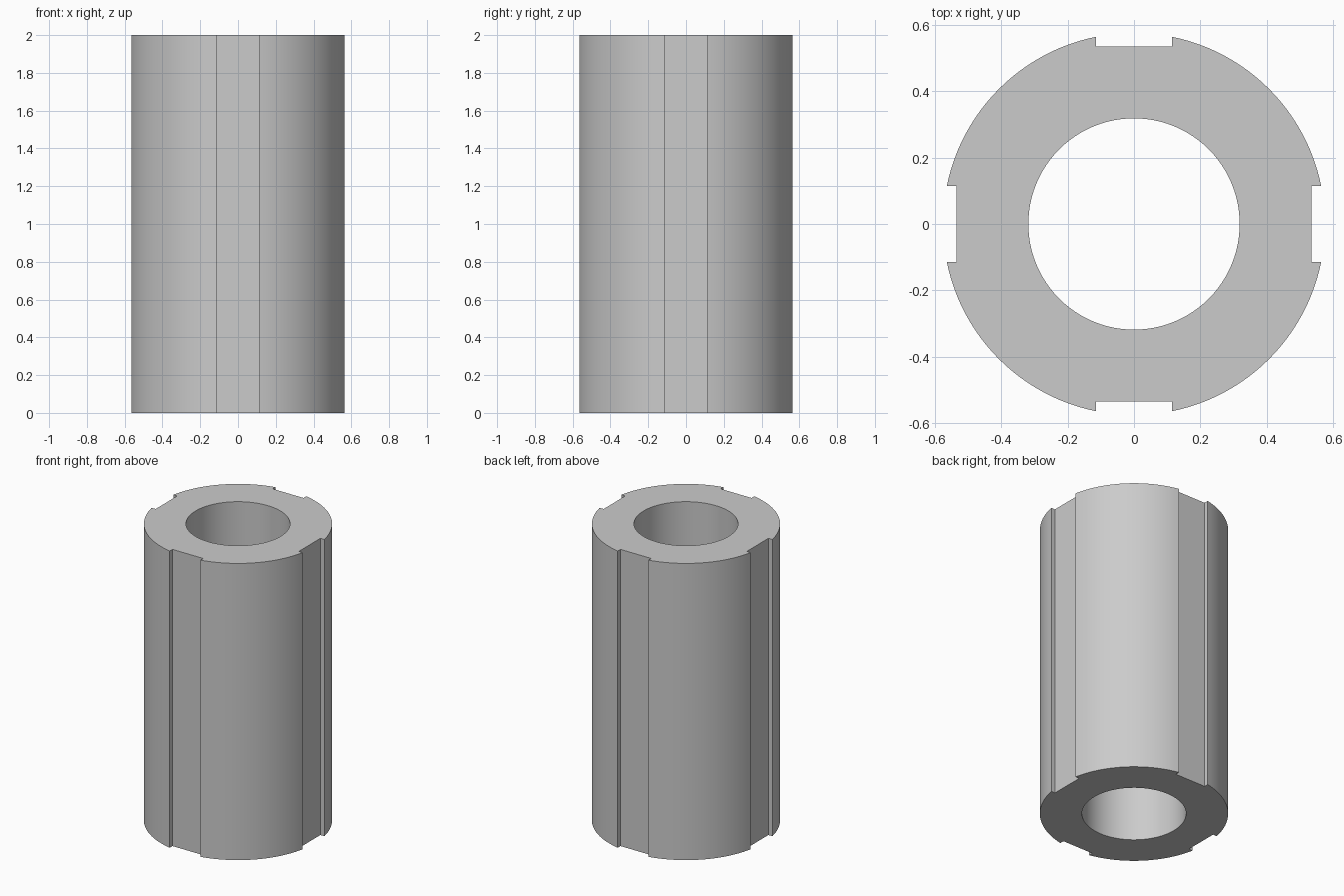
import bpy
import bmesh
from math import asin, cos, sin, pi, radians

cube = bpy.data.objects.get("Cube")
if cube:
    bpy.data.objects.remove(cube, do_unlink=True)

HEIGHT = 2.0
OUTER = 0.575        # sleeve radius
BORE = 0.318         # hole radius
FLOOR = 0.534        # distance of groove floors from the axis
HALF = 0.115         # half width of a groove
ARC_STEPS = 24       # segments per outer quarter
BORE_STEPS = 96


def outer_profile():
    """Four arcs, each joined to the next by a shallow flat-bottomed groove."""
    edge = asin(HALF / OUTER)
    points = []
    for quarter in range(4):
        turn = quarter * pi / 2
        c, s = cos(turn), sin(turn)
        # groove floor, then the arc that follows it
        local = [(FLOOR, -HALF), (FLOOR, HALF)]
        for i in range(ARC_STEPS + 1):
            a = edge + (pi / 2 - 2 * edge) * i / ARC_STEPS
            local.append((OUTER * cos(a), OUTER * sin(a)))
        points += [(x * c - y * s, x * s + y * c) for x, y in local]
    return points


def bore_profile():
    angles = [2 * pi * i / BORE_STEPS for i in range(BORE_STEPS)]
    return [(BORE * cos(a), BORE * sin(a)) for a in angles]


def add_loop(bm, points):
    verts = [bm.verts.new((x, y, 0)) for x, y in points]
    return [bm.edges.new((v, verts[i - 1])) for i, v in enumerate(verts)]


# Grooved sleeve: ring-shaped section extruded upward
bm = bmesh.new()
edges = add_loop(bm, outer_profile()) + add_loop(bm, bore_profile())
bmesh.ops.triangle_fill(bm, edges=edges, use_beauty=True)
top = bmesh.ops.extrude_face_region(bm, geom=bm.faces[:], use_keep_orig=True)
top_verts = [g for g in top["geom"] if isinstance(g, bmesh.types.BMVert)]
bmesh.ops.translate(bm, verts=top_verts, vec=(0, 0, HEIGHT))
bmesh.ops.recalc_face_normals(bm, faces=bm.faces[:])

mesh = bpy.data.meshes.new("grooved_sleeve")
bm.to_mesh(mesh)
bm.free()
sleeve = bpy.data.objects.new("grooved_sleeve", mesh)
bpy.context.collection.objects.link(sleeve)

# Plain grey finish
grey = bpy.data.materials.new("plain_grey")
grey.use_nodes = True
colour = (0.6, 0.6, 0.6, 1)
grey.diffuse_color = colour
grey.node_tree.nodes["Principled BSDF"].inputs["Base Color"].default_value = colour
mesh.materials.append(grey)

# Smooth walls with crisp groove and rim edges
bpy.ops.object.select_all(action="DESELECT")
sleeve.select_set(True)
bpy.context.view_layer.objects.active = sleeve
bpy.ops.object.shade_smooth_by_angle(angle=radians(30))
